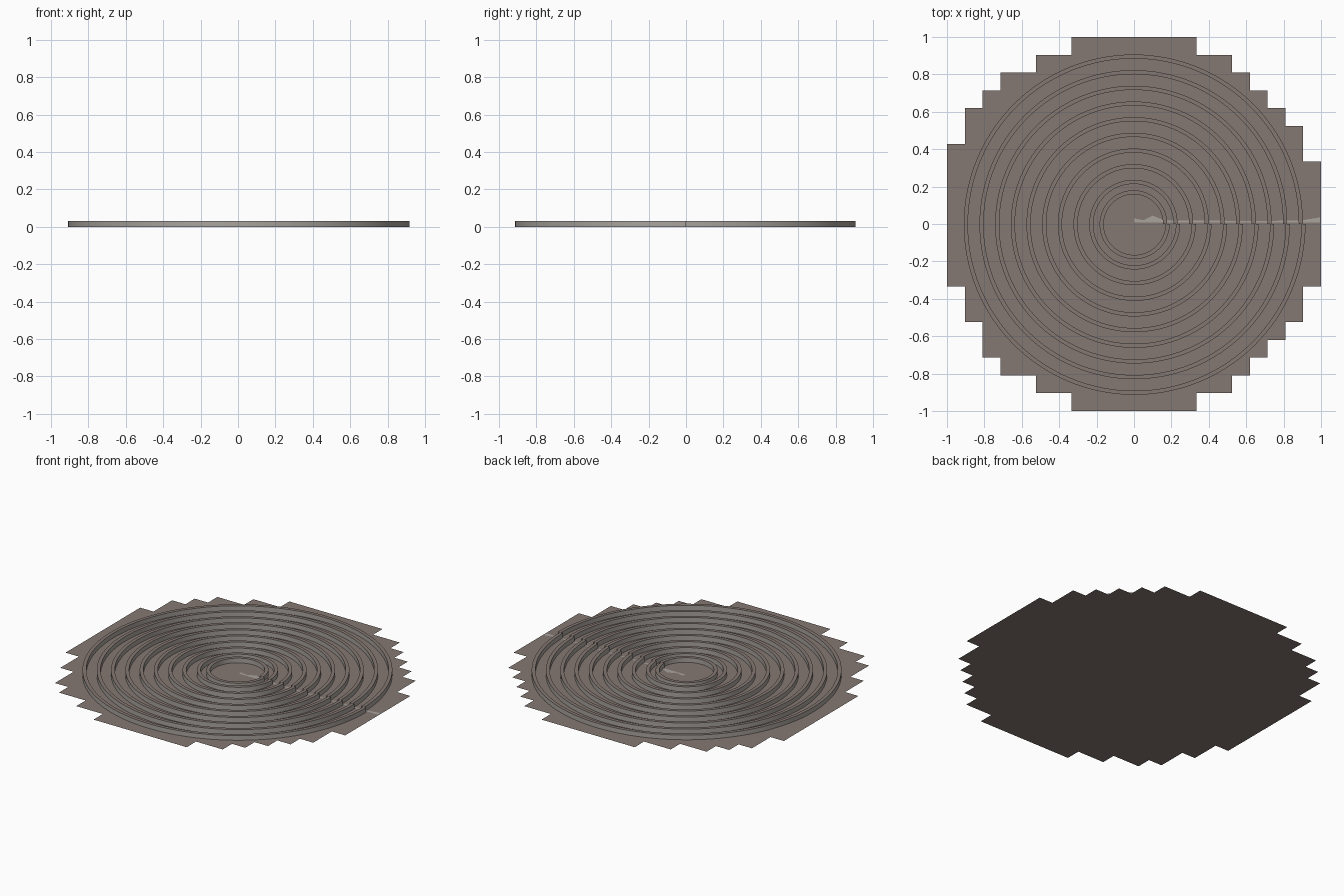
import bpy, bmesh, math

if "Cube" in bpy.data.objects:
    bpy.data.objects.remove(bpy.data.objects["Cube"])

def material(name, rgb):
    m = bpy.data.materials.new(name)
    m.diffuse_color = (*rgb, 1)
    m.use_nodes = True
    m.node_tree.nodes["Principled BSDF"].inputs["Base Color"].default_value = m.diffuse_color
    return m

stone = material("warm grey brown", (0.235, 0.19, 0.17))
pale = material("pale grey", (0.40, 0.37, 0.345))

def make(name, bm, *mats):
    me = bpy.data.meshes.new(name)
    bm.to_mesh(me)
    bm.free()
    for m in mats:
        me.materials.append(m)
    ob = bpy.data.objects.new(name, me)
    bpy.context.collection.objects.link(ob)
    return ob

# Stepped floor sheet: rows of tiles, each with its left and right reach in tiles
H = 1 / 10.5
left = [3, 5, 7, 8, 9, 9, 10, 10, 10, 10, 10, 10, 10, 10, 9, 9, 8, 8, 7, 5, 3]
right = [3, 5, 6, 7, 8, 9, 9, 10, 10, 10, 10, 10, 10, 10, 9, 9, 8, 7, 6, 5, 3]
bm = bmesh.new()
for row, (l, r) in enumerate(zip(left, right)):
    y = (10 - row) * H
    for i in range(-l, r + 1):
        q = [bm.verts.new(((i + a) * H, y + b * H, 0))
             for a, b in ((-.5, -.5), (.5, -.5), (.5, .5), (-.5, .5))]
        bm.faces.new(q)
bmesh.ops.remove_doubles(bm, verts=bm.verts, dist=1e-4)
make("floor_sheet", bm, stone)

# Concentric low walls: brown tops, pale sides, open underneath.
# Each wall widens by a small drift as it runs round from the seam on +x.
def wall(name, r, width=0.022, height=0.03, n=128, drift=0.014):
    bm = bmesh.new()
    prof = [(r - width, 0), (r, 0), (r, height), (r - width, height)]
    loops = []
    for j, (R, z) in enumerate(prof):
        loop = []
        for k in range(n + 1):
            t = k / n
            rr = R + drift * (t - 0.5)
            a = 2 * math.pi * t
            loop.append(bm.verts.new((rr * math.cos(a), rr * math.sin(a), z)))
        loops.append(loop)
    for j in (1, 2, 3):
        a, b = loops[j], loops[(j + 1) % 4]
        for k in range(n):
            f = bm.faces.new((a[k], a[k + 1], b[k + 1], b[k]))
            f.material_index = 0 if j == 2 else 1
    # end caps at the seam
    for k in (0, n):
        f = bm.faces.new([l[k] for l in (loops if k == 0 else loops[::-1])])
        f.material_index = 1
    ob = make(name, bm, stone, pale)
    bpy.context.view_layer.objects.active = ob
    bpy.ops.object.select_all(action='DESELECT')
    ob.select_set(True)
    bpy.ops.object.shade_smooth_by_angle(angle=math.radians(30))

radii = [0.910 - 0.0838 * k for k in range(9)] + [0.184]
for k, r in enumerate(radii):
    wall(f"ring_wall_{k + 1}", r)

# Thin pale ragged streak along the seam
bm = bmesh.new()
edge = [(0, .03), (.05, .02), (.1, .045), (.16, .02), (.4, .018), (.7, .016), (.9, .02), (.995, .035)]
for (x0, y0), (x1, y1) in zip(edge, edge[1:]):
    bm.faces.new([bm.verts.new((x, y, 0.002)) for x, y in
                  ((x0, .008), (x1, .008), (x1, y1), (x0, y0))])
make("seam_streak", bm, pale)
